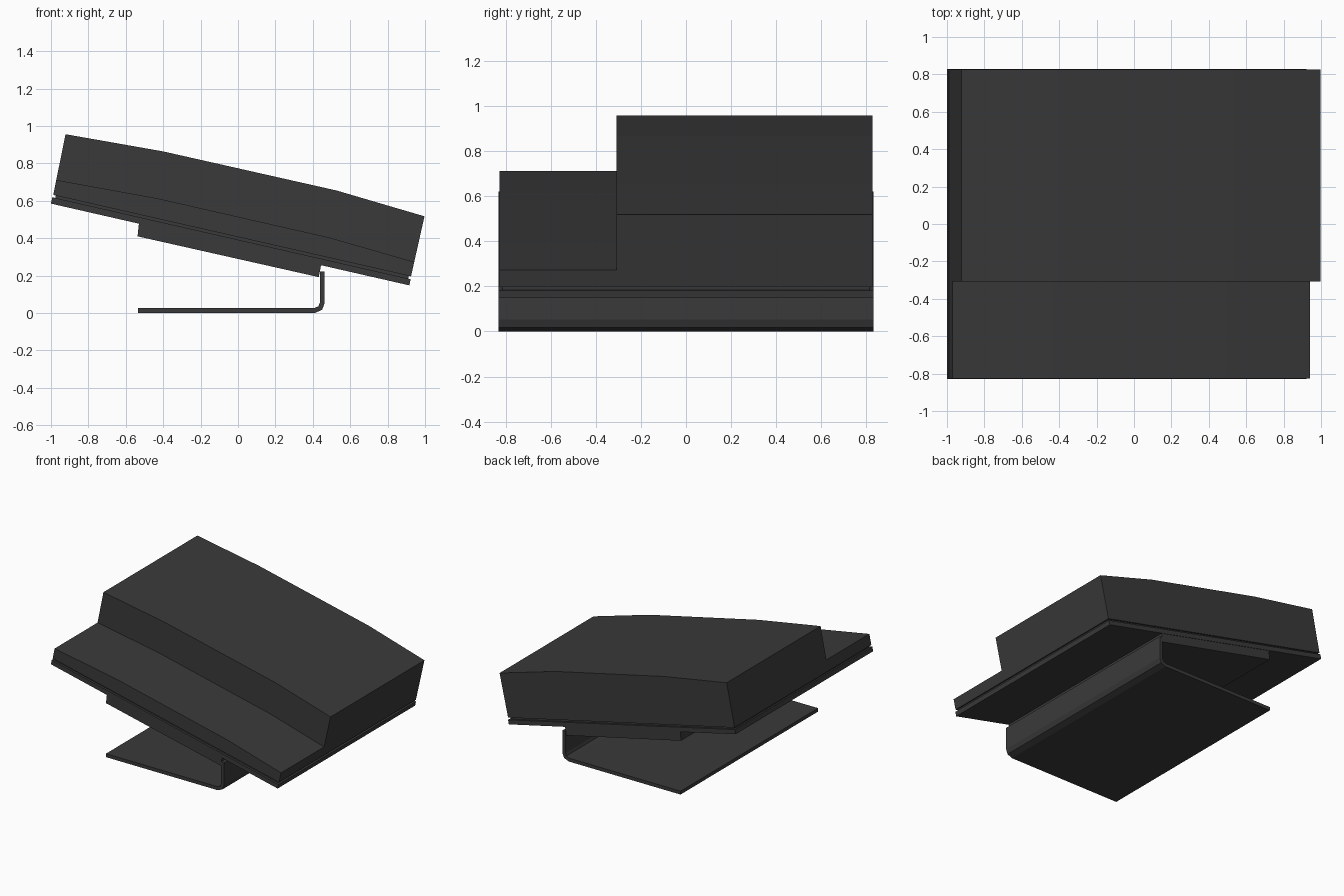
import bpy, bmesh

if "Cube" in bpy.data.objects:
    bpy.data.objects.remove(bpy.data.objects["Cube"])

grey = bpy.data.materials.new("dark_grey")
grey.diffuse_color = (0.042, 0.042, 0.042, 1)
grey.use_nodes = True
grey.node_tree.nodes["Principled BSDF"].inputs["Base Color"].default_value = grey.diffuse_color


def prism(name, profile, y0, y1):
    """Extrude an x-z profile along y."""
    bm = bmesh.new()
    face = bm.faces.new([bm.verts.new((x, y0, z)) for x, z in profile])
    ext = bmesh.ops.extrude_face_region(bm, geom=[face])
    moved = [v for v in ext["geom"] if isinstance(v, bmesh.types.BMVert)]
    bmesh.ops.translate(bm, verts=moved, vec=(0, y1 - y0, 0))
    bmesh.ops.recalc_face_normals(bm, faces=bm.faces)
    mesh = bpy.data.meshes.new(name)
    bm.to_mesh(mesh)
    bm.free()
    mesh.materials.append(grey)
    obj = bpy.data.objects.new(name, mesh)
    bpy.context.collection.objects.link(obj)
    return obj


STEP, W = -0.307, 0.826
base = [(-0.988, 0.631), (0.925, 0.196)]  # tilted underside of the housing

# Tall rear housing and low front housing, both with gently bowed tops
prism("rear_housing", base + [(0.997, 0.517), (0.527, 0.655),
                              (-0.4, 0.864), (-0.922, 0.956)], STEP, W)
prism("front_housing", base + [(0.942, 0.273), (0.495, 0.402),
                               (-0.435, 0.614), (-0.971, 0.711)], -W, STEP)

# Recessed gasket forming the dark shadow gap
prism("gasket", [(-0.976, 0.614), (0.91, 0.184), (0.912, 0.201), (-0.974, 0.63)],
      -W + 0.012, W - 0.012)

# Tilted back plate
prism("back_plate", [(-1.0, 0.585), (0.916, 0.148), (0.923, 0.181), (-0.993, 0.619)],
      -0.83, 0.83)

# Mounting block under the plate
prism("mount_block", [(-0.537, 0.41), (0.432, 0.192), (0.444, 0.256), (-0.53, 0.478)],
      -W, W)

# Bent sheet foot with a rounded corner
prism("bracket_foot", [(-0.535, 0), (0.41, 0), (0.45, 0.017), (0.463, 0.053),
                       (0.463, 0.223), (0.438, 0.223), (0.438, 0.057),
                       (0.43, 0.036), (0.405, 0.026), (-0.535, 0.026)], -0.83, 0.83)
